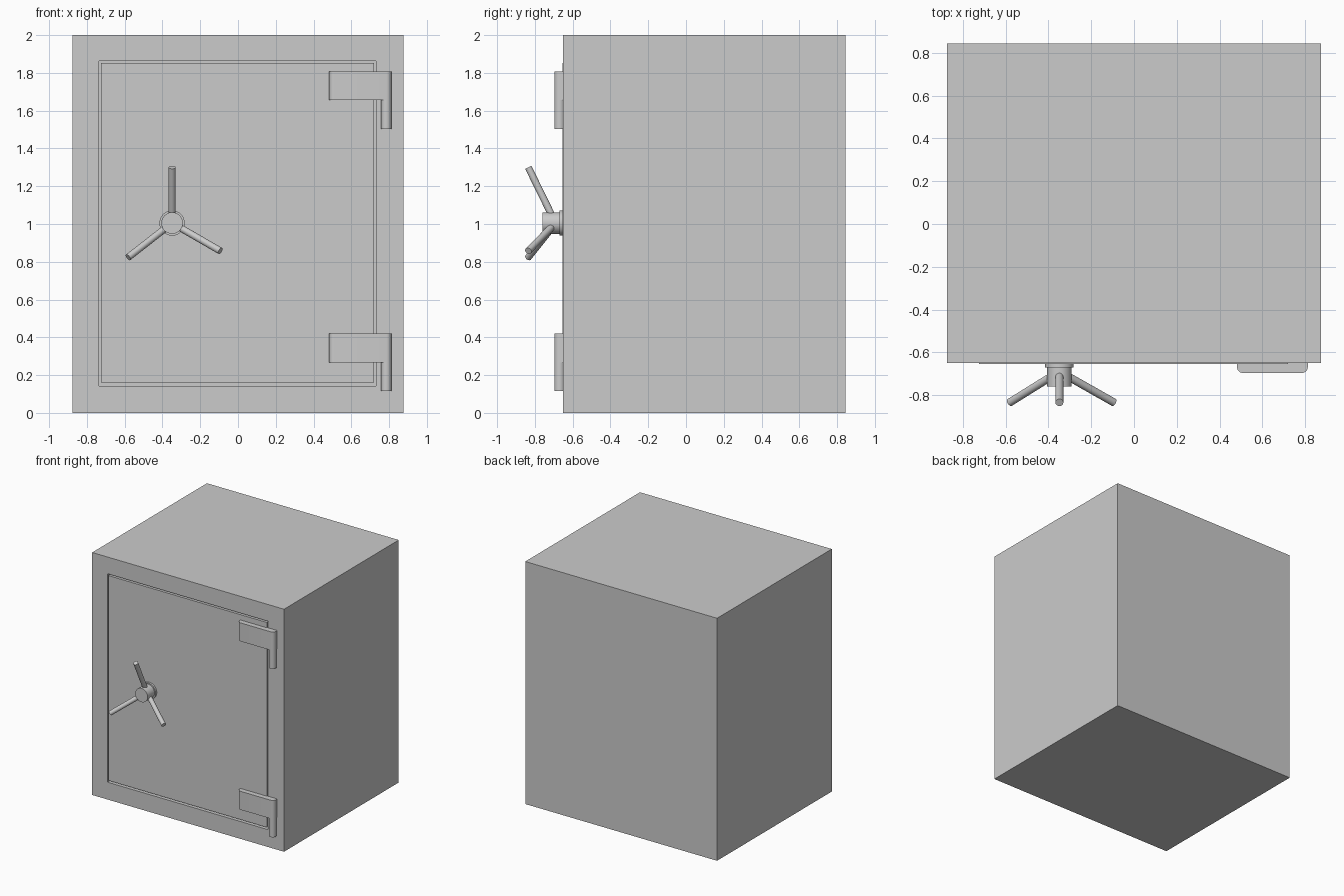
import bpy, bmesh, math
from mathutils import Vector

if "Cube" in bpy.data.objects:
    bpy.data.objects.remove(bpy.data.objects["Cube"])

FRONT = -0.65


def finish(name, bm, smooth=False):
    bmesh.ops.recalc_face_normals(bm, faces=bm.faces)
    mesh = bpy.data.meshes.new(name)
    bm.to_mesh(mesh)
    bm.free()
    ob = bpy.data.objects.new(name, mesh)
    bpy.context.collection.objects.link(ob)
    if smooth:
        bpy.ops.object.select_all(action='DESELECT')
        bpy.context.view_layer.objects.active = ob
        ob.select_set(True)
        bpy.ops.object.shade_smooth_by_angle(angle=math.radians(35))
    return ob


def box_bmesh(lo, hi):
    bm = bmesh.new()
    bmesh.ops.create_cube(bm, size=1)
    for v in bm.verts:
        v.co = [lo[i] if v.co[i] < 0 else hi[i] for i in range(3)]
    return bm


def rod(name, a, b, radius, sides=32):
    a, b = Vector(a), Vector(b)
    bm = bmesh.new()
    bmesh.ops.create_cone(bm, cap_ends=True, segments=sides, radius1=radius,
                          radius2=radius, depth=(b - a).length)
    bm.transform((b - a).to_track_quat('Z', 'Y').to_matrix().to_4x4())
    bmesh.ops.translate(bm, verts=bm.verts, vec=(a + b) / 2)
    return finish(name, bm, True)


# Safe body with a door recess in its front
bm = box_bmesh((-0.875, FRONT, 0), (0.875, 0.845, 2))
front = min(bm.faces, key=lambda f: f.calc_center_median().y)
bmesh.ops.inset_region(bm, faces=[front], thickness=0.1)
for v in front.verts:
    v.co.x = 0.73 if v.co.x > 0 else -0.735
    v.co.z = 1.862 if v.co.z > 1 else 0.143
recess = bmesh.ops.extrude_discrete_faces(bm, faces=[front])['faces'][0]
bmesh.ops.translate(bm, verts=recess.verts, vec=(0, 0.05, 0))
finish("safe_body", bm)

# Door panel, standing slightly proud, with a thin gap around it
finish("door", box_bmesh((-0.725, FRONT - 0.005, 0.162),
                         (0.721, FRONT + 0.05, 1.852)))


# Hinges: rounded plate wrapping a pin that hangs below it
def arc(cx, cy, r, a0, a1, n=8):
    return [(cx + r * math.cos(math.radians(a0 + (a1 - a0) * i / n)),
             cy + r * math.sin(math.radians(a0 + (a1 - a0) * i / n)))
            for i in range(n + 1)]


def hinge(label, z):
    profile = ([(0.482, FRONT + 0.002)] + arc(0.51, -0.669, 0.028, 180, 270)
               + arc(0.785, -0.669, 0.028, 270, 360) + [(0.813, FRONT + 0.002)])
    bm = bmesh.new()
    base = bm.faces.new([bm.verts.new((x, y, z)) for x, y in profile])
    top = bmesh.ops.extrude_face_region(bm, geom=[base], use_keep_orig=True)
    bmesh.ops.translate(bm, vec=(0, 0, 0.152),
                        verts=[g for g in top['geom'] if isinstance(g, bmesh.types.BMVert)])
    finish(label + "_hinge_plate", bm, True)
    rod(label + "_hinge_pin", (0.785, -0.669, z - 0.152), (0.785, -0.669, z + 0.01), 0.028)


hinge("upper", 1.656)
hinge("lower", 0.267)

# Handle: flange, hub and three splayed spokes
HX, HZ = -0.349, 1.005
rod("handle_flange", (HX, FRONT + 0.002, HZ), (HX, -0.671, HZ), 0.067)
rod("handle_hub", (HX, -0.66, HZ), (HX, -0.76, HZ), 0.057)
for i, angle in enumerate((90, -30, 218)):
    a = math.radians(angle)
    points = [(HX + r * math.cos(a), y, HZ + r * math.sin(a))
              for r, y in ((0.03, -0.705), (0.295, -0.835))]
    rod(f"handle_spoke_{i + 1}", *points, 0.0185, 24)
